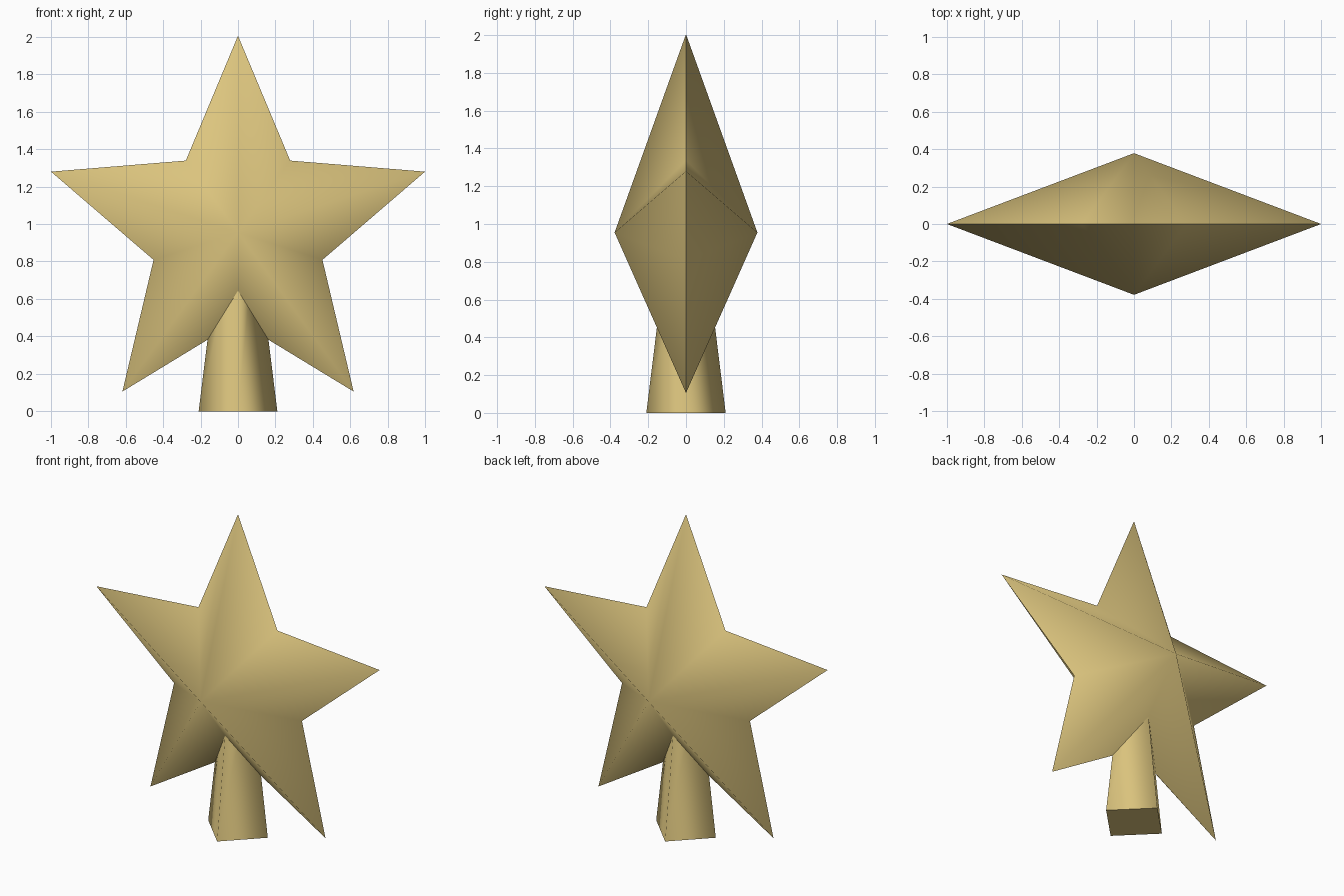
import bpy
import bmesh
from math import sin, cos, pi

cube = bpy.data.objects.get("Cube")
if cube:
    bpy.data.objects.remove(cube, do_unlink=True)

POINTS = 5
CENTRE_Z = 0.955
TIP_RADIUS, VALLEY_RADIUS = 1.05, 0.474
HALF_DEPTH = 0.378
STAND_BASE, STAND_TOP = 0.21, 0.092

gold = bpy.data.materials.new("pale_gold")
colour = (0.72, 0.56, 0.21, 1)
gold.diffuse_color = colour
gold.use_nodes = True
gold.node_tree.nodes["Principled BSDF"].inputs["Base Color"].default_value = colour


def finish(name, bm, is_sharp):
    """Smooth the faces, keep the chosen edges crisp and make the object."""
    bmesh.ops.recalc_face_normals(bm, faces=bm.faces)
    for face in bm.faces:
        face.smooth = True
    for edge in bm.edges:
        edge.smooth = not is_sharp(edge)
    mesh = bpy.data.meshes.new(name)
    bm.to_mesh(mesh)
    bm.free()
    mesh.materials.append(gold)
    obj = bpy.data.objects.new(name, mesh)
    bpy.context.collection.objects.link(obj)
    return obj


# Five-pointed star: a thin rim rising to a peak at front and back
bm = bmesh.new()
rim = []
for i in range(POINTS * 2):
    radius = VALLEY_RADIUS if i % 2 else TIP_RADIUS
    angle = i * pi / POINTS
    rim.append(bm.verts.new((radius * sin(angle), 0, radius * cos(angle))))
for depth in (-HALF_DEPTH, HALF_DEPTH):
    peak = bm.verts.new((0, depth, 0))
    for a, b in zip(rim, rim[1:] + rim[:1]):
        bm.faces.new((a, b, peak))
star = finish("star", bm, lambda e: all(abs(v.co.y) < 0.001 for v in e.verts))
star.location.z = CENTRE_Z

# Tapered four-sided stand, corners on the axes, running up into the star
bm = bmesh.new()
rings = []
for radius, z in ((STAND_BASE, 0), (STAND_TOP, CENTRE_Z)):
    rings.append([bm.verts.new((radius * cos(i * pi / 2), radius * sin(i * pi / 2), z))
                  for i in range(4)])
    bm.faces.new(rings[-1])
for i in range(4):
    j = (i + 1) % 4
    bm.faces.new((rings[0][i], rings[0][j], rings[1][j], rings[1][i]))
finish("stand", bm, lambda e: abs(e.verts[0].co.z - e.verts[1].co.z) < 0.001)
